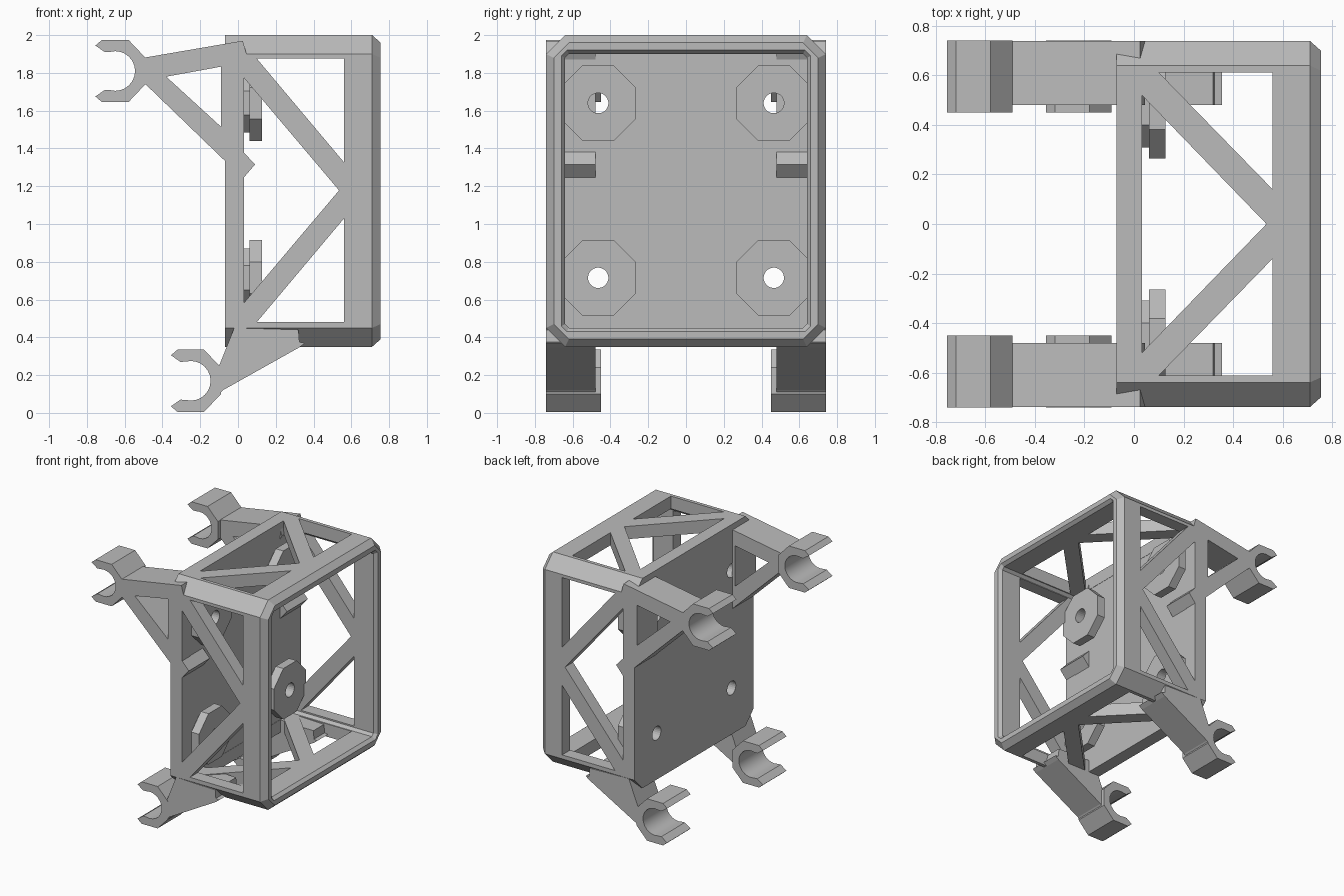
import bpy
import bmesh
from math import cos, sin, pi, radians

cube = bpy.data.objects.get("Cube")
if cube:
    bpy.data.objects.remove(cube, do_unlink=True)

GREY = (0.5, 0.5, 0.5, 1)
grey = bpy.data.materials.new("plain grey")
grey.use_nodes = True
grey.diffuse_color = GREY
grey.node_tree.nodes["Principled BSDF"].inputs["Base Color"].default_value = GREY


def finish(name, bm):
    bmesh.ops.recalc_face_normals(bm, faces=bm.faces)
    mesh = bpy.data.meshes.new(name)
    bm.to_mesh(mesh)
    bm.free()
    mesh.materials.append(grey)
    obj = bpy.data.objects.new(name, mesh)
    bpy.context.collection.objects.link(obj)
    return obj


def loft(name, rings):
    """Skin matching rings of points and cap both ends."""
    bm = bmesh.new()
    loops = [[bm.verts.new(p) for p in ring] for ring in rings]
    n = len(loops[0])
    for a, b in zip(loops, loops[1:]):
        for i in range(n):
            j = (i + 1) % n
            bm.faces.new((a[i], a[j], b[j], b[i]))
    caps = [bm.faces.new(loops[0]), bm.faces.new(loops[-1])]
    bmesh.ops.recalc_face_normals(bm, faces=bm.faces)
    bmesh.ops.triangulate(bm, faces=caps, ngon_method='EAR_CLIP')
    return finish(name, bm)


def prism(name, pts, axis, lo, hi):
    """Extrude a 2D outline along x, y or z."""
    place = {"x": lambda a, b, t: (t, a, b),
             "y": lambda a, b, t: (a, t, b),
             "z": lambda a, b, t: (a, b, t)}[axis]
    return loft(name, [[place(a, b, t) for a, b in pts] for t in (lo, hi)])


def polygon(cy, cz, radius, sides):
    turn = pi / sides
    return [(cy + radius * cos(turn + 2 * pi * i / sides),
             cz + radius * sin(turn + 2 * pi * i / sides)) for i in range(sides)]


def cut(target, cutter):
    cutter.hide_render = True
    mod = target.modifiers.new("cut", 'BOOLEAN')
    mod.operation = 'DIFFERENCE'
    mod.solver = 'EXACT'
    mod.object = cutter
    bpy.context.view_layer.objects.active = target
    bpy.ops.object.modifier_apply(modifier=mod.name)
    bpy.data.objects.remove(cutter, do_unlink=True)


# Open box: chamfered outside, bevelled rim, hollow back to the rear plate
MID, HY, HZ = 1.175, 0.74, 0.825


def ring(x, inset, c):
    y, z = HY - inset, HZ - inset
    pts = [(y, z - c), (y - c, z), (c - y, z), (-y, z - c),
           (-y, c - z), (c - y, -z), (y - c, -z), (y, c - z)]
    return [(x, a, MID + b) for a, b in pts]


box = loft("box_frame", [ring(-0.07, 0, 0.1), ring(0.71, 0, 0.1),
                         ring(0.755, 0.04, 0.08), ring(0.755, 0.08, 0.03),
                         ring(0.73, 0.1, 0.02), ring(0.03, 0.1, 0.02)])

# Triangular truss openings through opposite walls
for axis, mid, half, tip, base, lo, hi in (("y", 1.178, 0.697, 0.15, 0.595, -1, 1),
                                           ("z", 0, 0.612, 0.14, 0.52, 0, 3)):
    cut(box, prism("cutter", [(0.032, mid - base), (0.535, mid), (0.032, mid + base)],
                   axis, lo, hi))
    for s in (-1, 1):
        cut(box, prism("cutter", [(0.1, mid + s * half), (0.56, mid + s * half),
                                  (0.56, mid + s * tip)], axis, lo, hi))

# Stepped octagonal bosses with bolt holes through the plate
HOLE = 0.054
for s, side in ((-1, "front"), (1, "back")):
    for z, level in ((0.715, "lower"), (1.64, "upper")):
        y = s * 0.465
        cut(box, prism("cutter", polygon(y, z, HOLE, 24), "x", -0.2, 0.2))
        for part, half, lo, hi in (("boss_step", 0.155, 0.025, 0.062),
                                   ("boss_head", 0.2, 0.06, 0.127)):
            boss = prism(f"{side}_{level}_{part}", polygon(y, z, half / cos(pi / 8), 8),
                         "x", lo, hi)
            cut(boss, prism("cutter", polygon(y, z, HOLE, 24), "x", -0.2, 0.2))

# C-shaped clip outline around its own centre, opening toward -x
arc = [(0.105 * cos(radians(a)), 0.105 * sin(radians(a))) for a in range(-105, 106, 15)]
jaw = [(-0.055, 0.1), (-0.105, 0.135), (-0.07, 0.165), (0.07, 0.165), (0.16, 0.07)]
clip = arc + jaw + [(x, -z) for x, z in reversed(jaw)]

# Bracket outlines
upper_arm = [(-0.5, 1.88), (0.025, 1.97), (0.045, 1.9), (0.03, 1.87), (-0.09, 1.833),
             (-0.38, 1.78), (-0.09, 1.515), (0.03, 1.38), (0.09, 1.315), (0.03, 1.245),
             (-0.07, 1.335), (-0.5, 1.75)]
strip = [(-0.09, 1.5), (-0.065, 1.48), (-0.065, 1.85), (-0.09, 1.85)]
lower_arm = [(-0.1, 0.25), (-0.02, 0.45), (0.32, 0.44), (0.325, 0.375),
             (0.355, 0.37), (0.325, 0.347), (-0.08, 0.12), (-0.1, 0.1)]

for s, side in ((-1, "front"), (1, "back")):
    for part, outline in (("upper_arm", upper_arm), ("arm_strip", strip),
                          ("lower_arm", lower_arm)):
        prism(f"{side}_{part}", outline, "y", s * 0.48, s * 0.74)
    for level, cx, cz in (("upper", -0.65, 1.81), ("lower", -0.25, 0.17)):
        obj = prism(f"{side}_{level}_clip", [(cx + x, max(0, cz + z)) for x, z in clip],
                    "y", s * 0.45, s * 0.742)
        bpy.ops.object.select_all(action='DESELECT')
        obj.select_set(True)
        bpy.context.view_layer.objects.active = obj
        bpy.ops.object.shade_smooth_by_angle(angle=radians(20))
